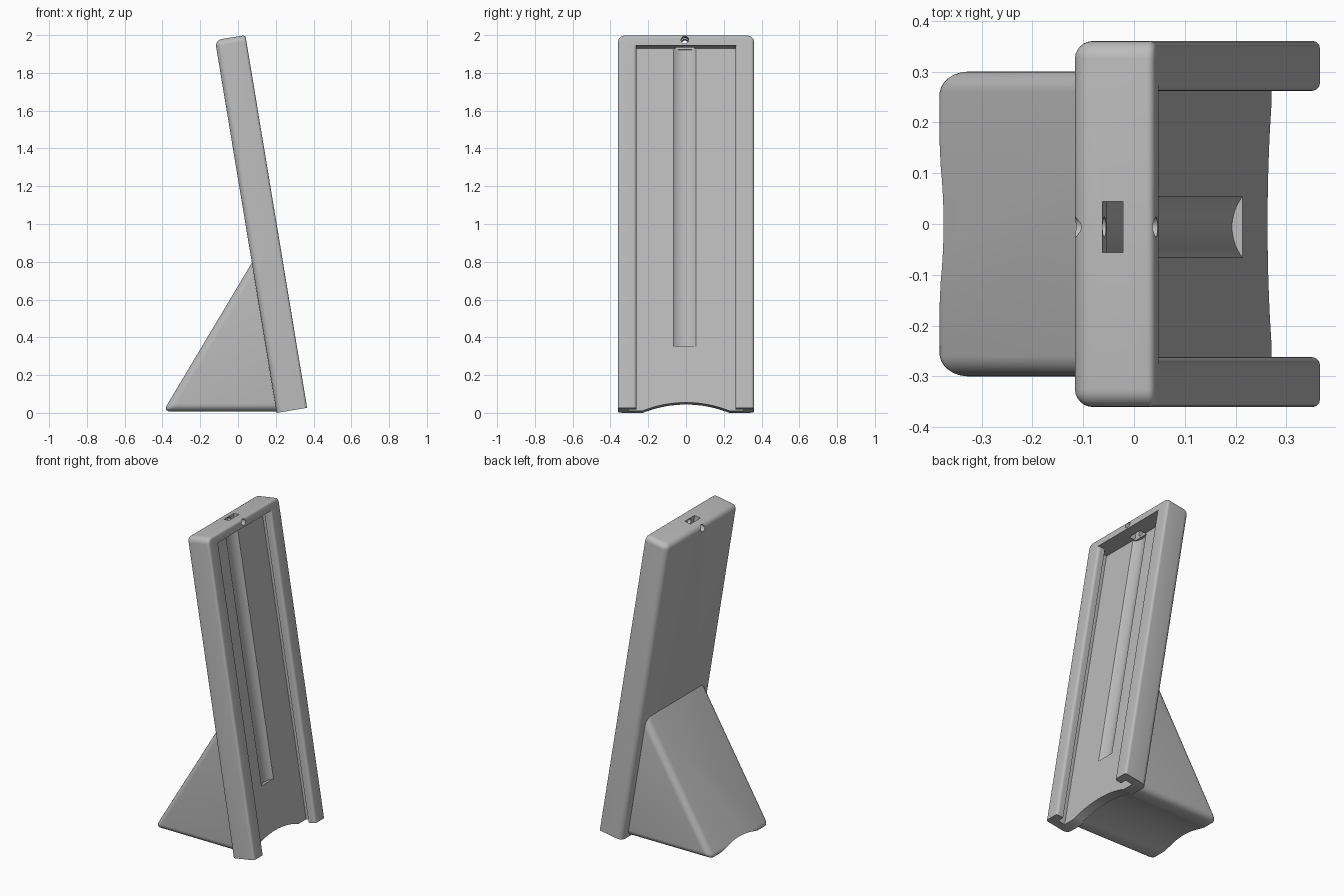
import bpy, bmesh, math
from mathutils import Matrix

old = bpy.data.objects.get("Cube")
if old:
    bpy.data.objects.remove(old, do_unlink=True)

TILT = math.radians(9.4)
# Panel space: x = thickness, y = width, z = height along the panel
PANEL = Matrix.Translation((0.205, 0, 0)) @ Matrix.Rotation(-TILT, 4, 'Y')
THICK, HALF, HEIGHT = 0.163, 0.36, 2.0
FLOOR, CEILING, MID = 0.066, 1.945, -0.006

grey = bpy.data.materials.new("plain grey")
grey.use_nodes = True
colour = (0.5, 0.5, 0.5, 1)
grey.diffuse_color = colour
grey.node_tree.nodes["Principled BSDF"].inputs["Base Color"].default_value = colour


def finish(bm, name):
    bmesh.ops.recalc_face_normals(bm, faces=bm.faces[:])
    mesh = bpy.data.meshes.new(name)
    bm.to_mesh(mesh)
    bm.free()
    mesh.materials.append(grey)
    ob = bpy.data.objects.new(name, mesh)
    bpy.context.collection.objects.link(ob)
    return ob


def prism(points, axis, low, high):
    """Extrude a 2D outline along one axis."""
    bm = bmesh.new()
    place = lambda a, b, c: [(c, a, b), (a, c, b), (a, b, c)][axis]
    face = bm.faces.new([bm.verts.new(place(a, b, low)) for a, b in points])
    new = bmesh.ops.extrude_face_region(bm, geom=[face])["geom"]
    shift = place(0, 0, high - low)
    bmesh.ops.translate(bm, vec=shift, verts=[v for v in new if isinstance(v, bmesh.types.BMVert)])
    bmesh.ops.recalc_face_normals(bm, faces=bm.faces[:])
    return bm


def box(x0, x1, y0, y1, z0, z1):
    return prism([(x0, y0), (x1, y0), (x1, y1), (x0, y1)], 2, z0, z1)


def circle(a, b, radius, count):
    steps = [2 * math.pi * i / count for i in range(count)]
    return [(a + radius * math.cos(t), b + radius * math.sin(t)) for t in steps]


def round_edges(bm, rule, radius):
    edges = [e for e in bm.edges if rule(*e.verts)]
    bmesh.ops.bevel(bm, geom=edges, offset=radius, segments=6, profile=0.5, affect='EDGES')


def carve(ob, cutters):
    """Subtract the cutters, bake the result and remove them."""
    for bm in cutters:
        cutter = finish(bm, "cutter")
        cutter.hide_render = True
        mod = ob.modifiers.new("cut", 'BOOLEAN')
        mod.operation, mod.solver, mod.object = 'DIFFERENCE', 'EXACT', cutter
        bpy.context.view_layer.update()
        mesh = bpy.data.meshes.new_from_object(ob.evaluated_get(bpy.context.evaluated_depsgraph_get()))
        ob.modifiers.clear()
        ob.data = mesh
        bpy.data.objects.remove(cutter, do_unlink=True)


# Panel block: soft rear edges and top corners, tighter front edges, sharp foot
bm = box(0, THICK, -HALF, HALF, 0, HEIGHT)
same = lambda p, q, i, value: abs(p.co[i] - value) < 1e-4 and abs(q.co[i] - value) < 1e-4
round_edges(bm, lambda p, q: not same(p, q, 2, 0) and (
    same(p, q, 0, 0) or (same(p, q, 2, HEIGHT) and abs(p.co.y - q.co.y) < 1e-4)), 0.035)
round_edges(bm, lambda p, q: same(p, q, 0, THICK) and not same(p, q, 2, 0), 0.015)
panel = finish(bm, "panel")

# Slot outline with undercut rails and rounded lips
lip, opening, undercut, groove = 0.016, 0.262, 0.305, 0.115
half = [(FLOOR, undercut), (groove, undercut), (groove, opening)]
for i in range(7):
    t = math.pi / 2 * i / 6
    half.append((THICK - lip + lip * math.sin(t), opening + lip * (1 - math.cos(t))))
half.append((THICK + 0.05, opening + lip))
slot = half + [(u, -y) for u, y in reversed(half)]

scoop_radius, scoop_top = 0.61, 0.045
carve(panel, [
    prism(slot, 2, -0.1, CEILING),
    # shallow round channel down the floor
    prism(circle(FLOOR + 0.075, MID, 0.096, 64), 2, 0.346, CEILING - 0.005),
    # cable opening through the top
    box(0.06, 0.101, MID - 0.05, MID + 0.05, CEILING - 0.05, HEIGHT + 0.1),
    # cross hole near the top
    prism(circle(MID, 1.975, 0.02, 24), 0, -0.1, THICK + 0.1),
    # arched lower edge
    prism(circle(0, scoop_top - scoop_radius, scoop_radius, 128), 0, -0.1, THICK + 0.1),
])
panel.data.transform(PANEL)

# Rear foot wedge, softened everywhere except where it meets the panel
inside = 0.01
base = 0.008
join = lambda z: 0.205 + inside - z * math.tan(TILT)
bm = prism([(-0.396, base), (join(base), base), (join(0.8), 0.81)], 1, -0.3, 0.3)
on_panel = lambda v: abs(v.co.x - join(v.co.z)) < 0.01
round_edges(bm, lambda p, q: not (on_panel(p) and on_panel(q)), 0.04)
foot = finish(bm, "rear_foot")
carve(foot, [prism(circle(0, scoop_top - 0.001 - scoop_radius, scoop_radius, 128), 0, -0.6, 0.4)])

for ob in (panel, foot):
    bpy.ops.object.select_all(action='DESELECT')
    ob.select_set(True)
    bpy.context.view_layer.objects.active = ob
    bpy.ops.object.shade_smooth_by_angle(angle=math.radians(30))
